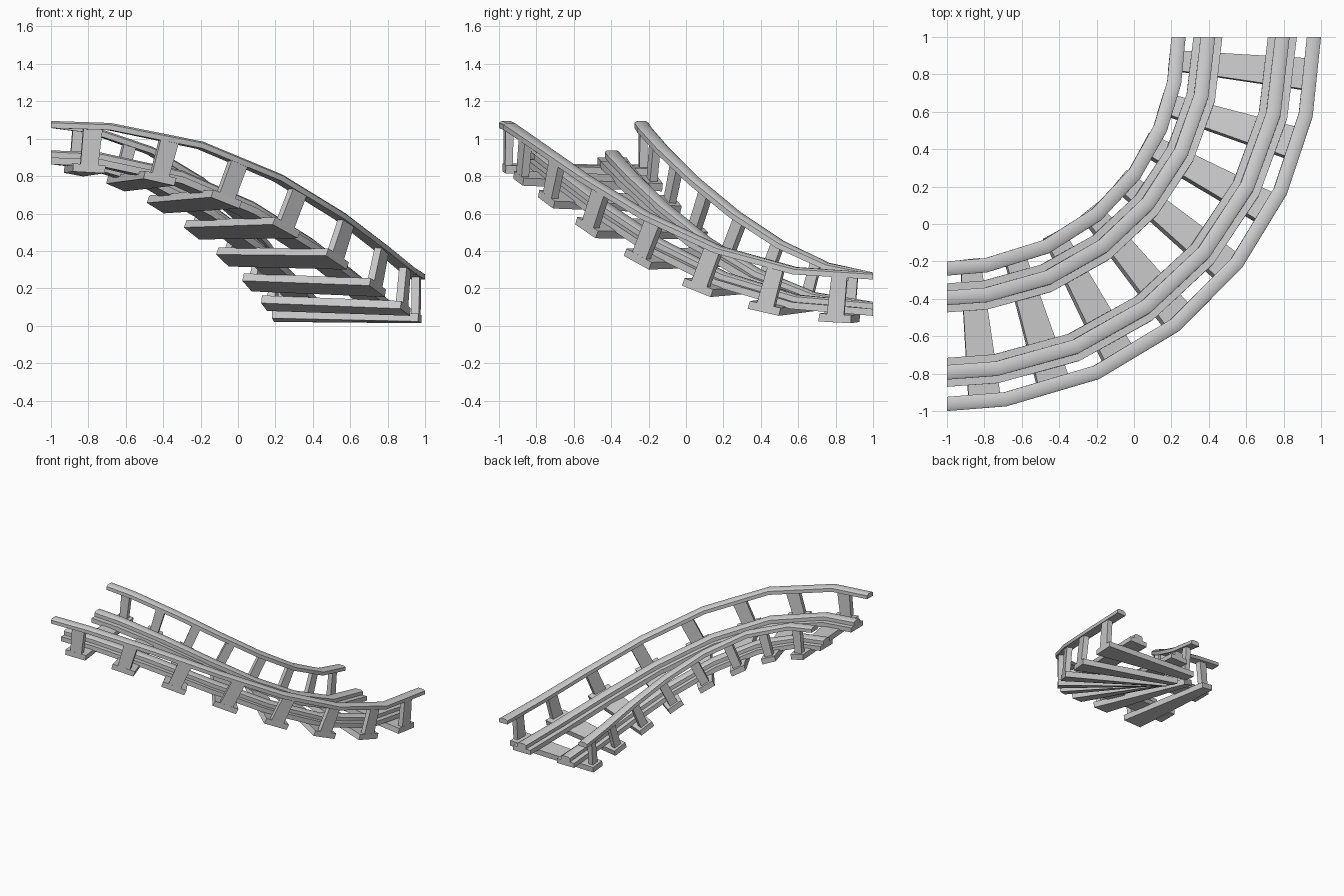
import bpy, bmesh, math
from mathutils import Vector

if "Cube" in bpy.data.objects:
    bpy.data.objects.remove(bpy.data.objects["Cube"])

CX, CY = -1.0, 1.0        # centre of the quarter turn
MID = 1.6                 # centreline radius
RISE, BASE = 0.81, 0.035


def place(deg, r, h):
    """Track frame: angle along the turn, radius, height normal to the slope."""
    a = math.radians(deg)
    z = BASE + RISE * (1 - math.cos(2 * a)) / 2
    slope = math.atan(RISE * math.sin(2 * a) / MID)
    bank = -0.014 * math.sin(4 * a) * (r - MID) / 0.36
    radial = Vector((math.cos(a), -math.sin(a), 0))
    along = Vector((-math.sin(a), -math.cos(a), 0))
    p = Vector((CX, CY, 0)) + radial * r - along * (h * math.sin(slope))
    p.z = z + h * math.cos(slope) + bank
    return p


def sweep(name, profile, angles, smooth=False):
    """Sweep a closed (radius, height) profile along the track angles."""
    bm = bmesh.new()
    rings = [[bm.verts.new(place(d, r, h)) for r, h in profile] for d in angles]
    n = len(profile)
    for a, b in zip(rings, rings[1:]):
        for i in range(n):
            j = (i + 1) % n
            bm.faces.new((a[i], a[j], b[j], b[i]))
    bm.faces.new(rings[0])
    bm.faces.new(rings[-1])
    bmesh.ops.recalc_face_normals(bm, faces=bm.faces)
    me = bpy.data.meshes.new(name)
    bm.to_mesh(me)
    bm.free()
    ob = bpy.data.objects.new(name, me)
    bpy.context.collection.objects.link(ob)
    if smooth:
        bpy.ops.object.select_all(action='DESELECT')
        ob.select_set(True)
        bpy.context.view_layer.objects.active = ob
        bpy.ops.object.shade_smooth_by_angle(angle=math.radians(50))
    return ob


def box(r, w, h0, h1):
    return [(r - w / 2, h0), (r + w / 2, h0), (r + w / 2, h1), (r - w / 2, h1)]


def crowned(r, w, h0, h1, c):
    """Box profile with chamfered top edges."""
    return [(r - w / 2, h0), (r + w / 2, h0), (r + w / 2, h1 - c),
            (r + w / 2 - 1.5 * c, h1), (r - w / 2 + 1.5 * c, h1), (r - w / 2, h1 - c)]


breaks = [0] + [13.8 + 13.6 * i for i in range(6)] + [90]

for side, rail_r, hand_r in (("inner", 1.395, 1.238), ("outer", 1.793, 1.962)):
    # running rail: wide foot and narrow head
    sweep(side + "_rail_foot", box(rail_r, 0.155, 0.018, 0.055), breaks, True)
    sweep(side + "_rail_head", crowned(rail_r, 0.078, 0.054, 0.093, 0.009), breaks, True)
    # handrail
    sweep(side + "_handrail", crowned(hand_r, 0.076, 0.212, 0.25, 0.01), breaks, True)

for i in range(8):
    d = 5.9 + 78.2 * i / 7
    # sleeper
    sweep(f"sleeper_{i + 1}", box(1.59, 0.79, -0.021, 0.022), [d - 2.5, d + 2.5])
    # handrail posts
    for side, r in (("inner", 1.238), ("outer", 1.962)):
        sweep(f"{side}_post_{i + 1}", box(r, 0.042, 0.02, 0.225), [d - 1.35, d + 1.35])
